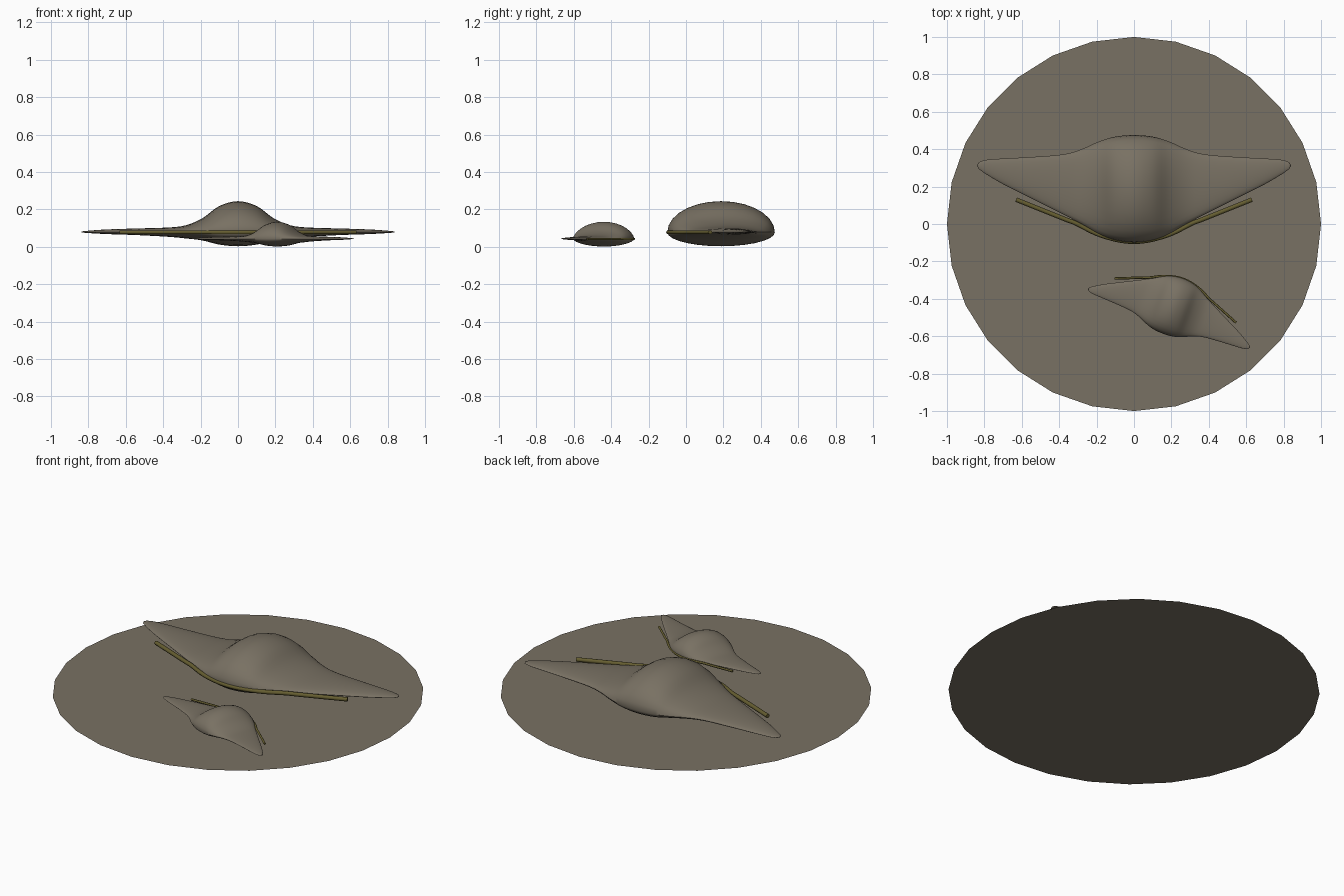
import bpy, bmesh
from math import sin, cos, pi, radians
from mathutils import Vector

cube = bpy.data.objects.get("Cube")
if cube:
    bpy.data.objects.remove(cube, do_unlink=True)


def material(name, colour):
    m = bpy.data.materials.new(name)
    m.use_nodes = True
    m.diffuse_color = colour
    bsdf = m.node_tree.nodes["Principled BSDF"]
    bsdf.inputs["Base Color"].default_value = colour
    bsdf.inputs["Roughness"].default_value = 0.9
    return m


stone = material("warm grey stone", (0.19, 0.165, 0.125, 1))
olive = material("dark olive", (0.13, 0.11, 0.03, 1))


def add_mesh(name, bm, mat):
    bmesh.ops.recalc_face_normals(bm, faces=bm.faces)
    mesh = bpy.data.meshes.new(name)
    bm.to_mesh(mesh)
    bm.free()
    mesh.materials.append(mat)
    ob = bpy.data.objects.new(name, mesh)
    bpy.context.collection.objects.link(ob)
    return ob


def activate(ob):
    bpy.ops.object.select_all(action="DESELECT")
    ob.select_set(True)
    bpy.context.view_layer.objects.active = ob


def smooth_path(points, steps=4):
    """Catmull-Rom curve through the points, in any dimension."""
    pts = [points[0]] + points + [points[-1]]
    out = []
    for a, b, c, d in zip(pts, pts[1:], pts[2:], pts[3:]):
        for i in range(steps):
            t = i / steps
            out.append([0.5 * (2 * q + (r - p) * t + (2 * p - 5 * q + 4 * r - s) * t * t
                               + (3 * q - p - 3 * r + s) * t ** 3)
                        for p, q, r, s in zip(a, b, c, d)])
    return out + [list(points[-1])]


# Wing stations: x, leading edge y, trailing edge y, top z, bottom z
HALF = [(0, -.1, .475, .244, .003), (.1, -.088, .467, .218, .012),
        (.19, -.055, .44, .153, .034), (.28, 0, .4, .115, .045),
        (.38, .052, .372, .103, .054), (.55, .137, .358, .098, .063),
        (.7, .213, .35, .093, .068), (.79, .266, .343, .087, .073),
        (.83, .294, .33, .083, .076)]
TIP = Vector((.84, .312, .079))
MID_Z = 0.078
RING = 28


def winged_body(name):
    stations = [(-s[0],) + s[1:] for s in HALF[:0:-1]] + HALF
    bm = bmesh.new()
    rings = []
    for x, front, back, top, low in smooth_path(stations):
        mid, chord = (front + back) / 2, (back - front) / 2
        ring = []
        for i in range(RING):
            a = 2 * pi * i / RING
            rise = top - MID_Z if sin(a) > 0 else MID_Z - low
            ring.append(bm.verts.new((x, mid + chord * cos(a), MID_Z + rise * sin(a))))
        rings.append(ring)
    for r, s in zip(rings, rings[1:]):
        for i in range(RING):
            j = (i + 1) % RING
            bm.faces.new((r[i], r[j], s[j], s[i]))
    # Close both wing tips to a point
    for ring, side in ((rings[0], -1), (rings[-1], 1)):
        tip = bm.verts.new((side * TIP.x, TIP.y, TIP.z))
        for i in range(RING):
            bm.faces.new((ring[i], ring[(i + 1) % RING], tip))
    ob = add_mesh(name, bm, stone)
    activate(ob)
    bpy.ops.object.shade_smooth_by_angle(angle=radians(40))
    return ob


def edge_strip(name):
    half = [(0, -.095), (.09, -.085), (.2, -.052), (.31, .003), (.38, .03), (.63, .13)]
    path = smooth_path([(-x, y) for x, y in half[:0:-1]] + half)
    curve = bpy.data.curves.new(name, "CURVE")
    curve.dimensions = "3D"
    curve.bevel_depth = 0.012
    curve.bevel_resolution = 1
    curve.use_fill_caps = True
    line = curve.splines.new("POLY")
    line.points.add(len(path) - 1)
    for p, (x, y) in zip(line.points, path):
        p.co = (x, y, MID_Z, 1)
    curve.materials.append(olive)
    ob = bpy.data.objects.new(name, curve)
    bpy.context.collection.objects.link(ob)
    activate(ob)
    bpy.ops.object.convert(target="MESH")
    return bpy.context.view_layer.objects.active


# Flat ground disc
bm = bmesh.new()
bmesh.ops.create_circle(bm, cap_ends=True, radius=1, segments=28)
add_mesh("ground_disc", bm, stone)

# Large winged form, and a smaller one turned to face it
for size, scale, place, turn in (("large", 1, (0, 0, 0), 0),
                                 ("small", 0.548, (0.2455, -0.3425, 0), 160)):
    for ob in (winged_body(size + "_winged_body"), edge_strip(size + "_leading_edge_strip")):
        ob.location = place
        ob.rotation_euler.z = radians(turn)
        ob.scale = (scale,) * 3
